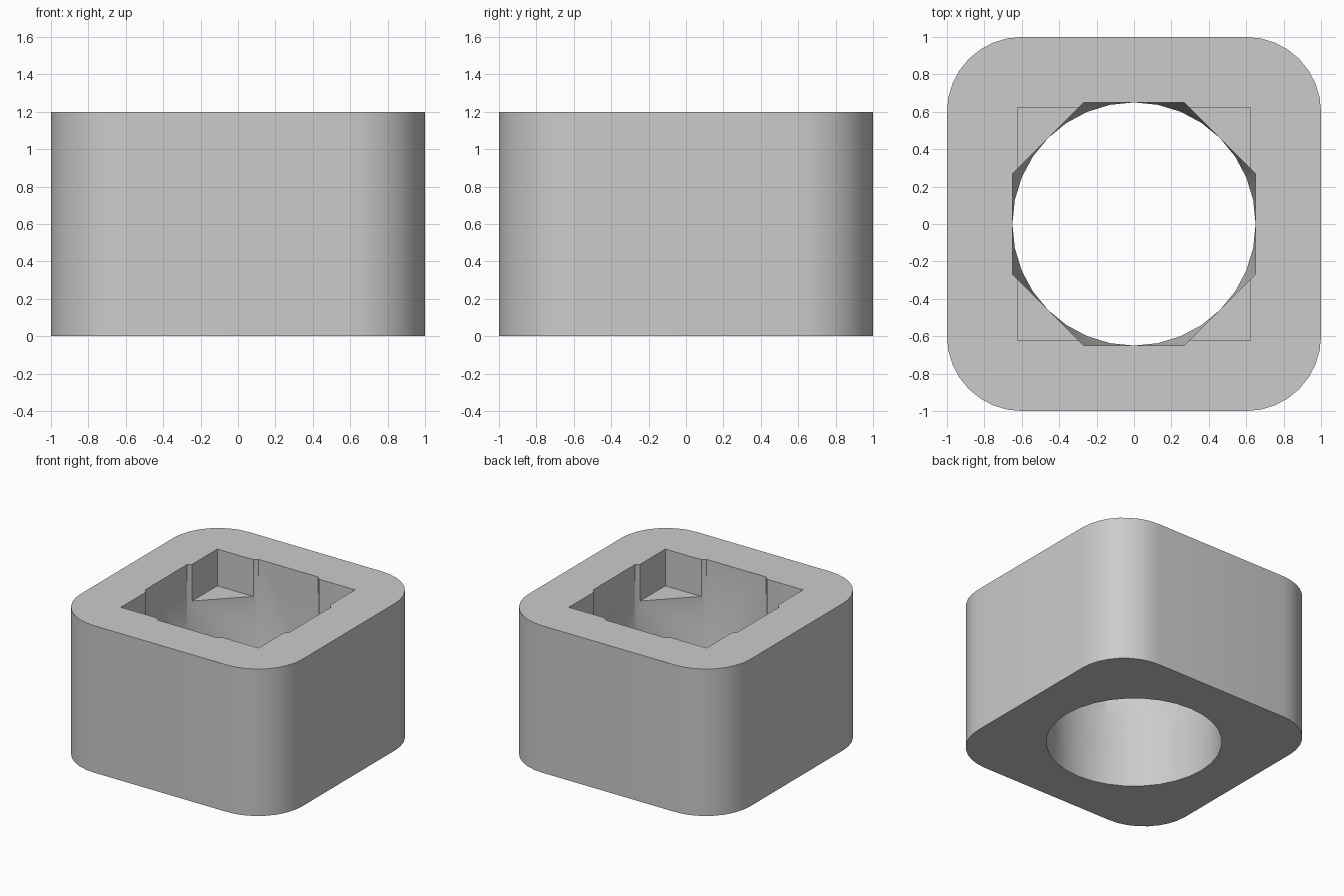
import bpy, bmesh, math

if "Cube" in bpy.data.objects:
    bpy.data.objects.remove(bpy.data.objects["Cube"])

H = 1.2            # overall height
R = 0.65           # bore radius and octagon half width
SEG = 32           # bore sides

grey = bpy.data.materials.new("plain grey")
grey.diffuse_color = (0.6, 0.6, 0.6, 1)
grey.use_nodes = True
grey.node_tree.nodes["Principled BSDF"].inputs["Base Color"].default_value = grey.diffuse_color


def make_object(name, bm):
    bmesh.ops.recalc_face_normals(bm, faces=bm.faces)
    mesh = bpy.data.meshes.new(name)
    bm.to_mesh(mesh)
    bm.free()
    mesh.materials.append(grey)
    ob = bpy.data.objects.new(name, mesh)
    bpy.context.collection.objects.link(ob)
    return ob


def prism(name, outline, z0, z1):
    bm = bmesh.new()
    low = [bm.verts.new((x, y, z0)) for x, y in outline]
    top = [bm.verts.new((x, y, z1)) for x, y in outline]
    bm.faces.new(low)
    bm.faces.new(top)
    n = len(outline)
    for i in range(n):
        j = (i + 1) % n
        bm.faces.new((low[i], low[j], top[j], top[i]))
    return make_object(name, bm)


def ring(bm, n, r, z, offset=0.0):
    return [bm.verts.new((r * math.cos(offset + math.tau * i / n),
                          r * math.sin(offset + math.tau * i / n), z)) for i in range(n)]


def bridge(bm, a, b):
    for i in range(len(a)):
        j = (i + 1) % len(a)
        bm.faces.new((a[i], a[j], b[j], b[i]))


# Body: square block with rounded upright corners
outline = []
for k, (sx, sy) in enumerate([(1, 1), (-1, 1), (-1, -1), (1, -1)]):
    for i in range(9):
        a = math.pi / 2 * (k + i / 8)
        outline.append((sx * 0.6 + 0.4 * math.cos(a), sy * 0.6 + 0.4 * math.sin(a)))
body = prism("socket_body", outline, 0, H)

# Square pocket in the top
s = 0.622
pocket = prism("square_pocket_cutter", [(s, s), (-s, s), (-s, -s), (s, -s)], 0.9, H + 0.2)

# Bore: round below, blending into an octagon above
bm = bmesh.new()
c0 = ring(bm, SEG, R, -0.2)
c1 = ring(bm, SEG, R, 0.4)
half = math.pi / 8
o0 = ring(bm, 8, R / math.cos(half), 0.6, half)
o1 = ring(bm, 8, R / math.cos(half), H + 0.3, half)
bridge(bm, c0, c1)
bridge(bm, o0, o1)
bm.faces.new(c0)
bm.faces.new(o1)
step = SEG // 8
for k in range(8):
    for i in range(step):          # fan from each octagon corner to its arc
        bm.faces.new((c1[k * step + i], c1[(k * step + i + 1) % SEG], o0[k]))
    bm.faces.new((c1[k * step], o0[k], o0[k - 1]))
bore = make_object("bore_cutter", bm)

# Cut the openings
for cutter in (bore, pocket):
    mod = body.modifiers.new(cutter.name, 'BOOLEAN')
    mod.operation = 'DIFFERENCE'
    mod.solver = 'EXACT'
    mod.object = cutter
    cutter.hide_render = True

bpy.context.view_layer.objects.active = body
body.select_set(True)
for mod in list(body.modifiers):
    bpy.ops.object.modifier_apply(modifier=mod.name)
for cutter in (bore, pocket):
    bpy.data.objects.remove(cutter)

# Smooth the curved walls, keep edges sharp
bpy.ops.object.shade_smooth_by_angle(angle=math.radians(30))
